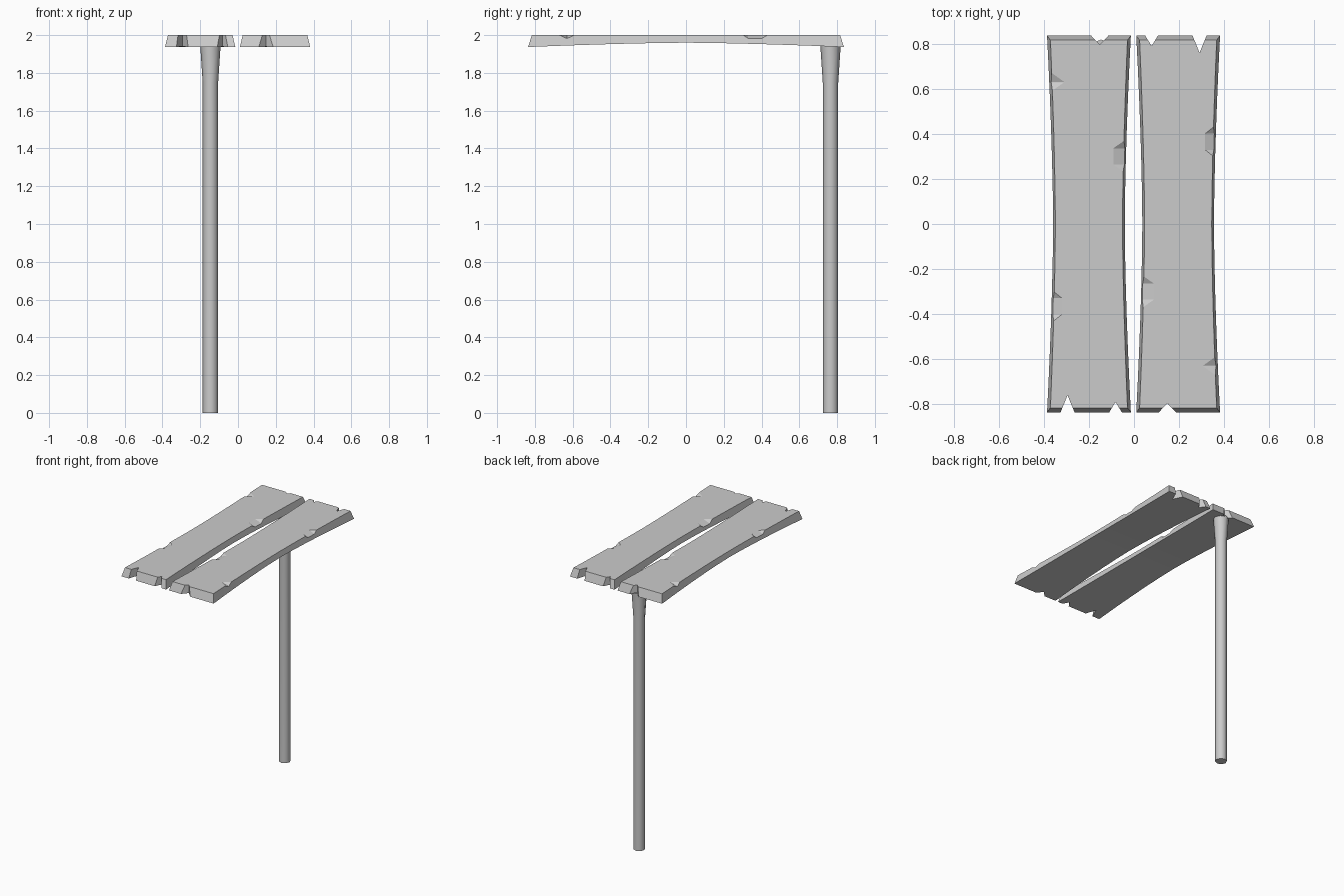
import bpy, bmesh, math
from mathutils import Vector

if "Cube" in bpy.data.objects:
    bpy.data.objects.remove(bpy.data.objects["Cube"])

TOP = 2.0
END = 0.836


def finish(bm, name):
    bmesh.ops.recalc_face_normals(bm, faces=bm.faces)
    me = bpy.data.meshes.new(name)
    bm.to_mesh(me)
    bm.free()
    ob = bpy.data.objects.new(name, me)
    bpy.context.collection.objects.link(ob)
    return ob


def loft(bm, rings):
    rows = [[bm.verts.new(p) for p in r] for r in rings]
    n = len(rows[0])
    for a, b in zip(rows, rows[1:]):
        for i in range(n):
            bm.faces.new((a[i], a[(i + 1) % n], b[(i + 1) % n], b[i]))
    bm.faces.new(rows[0])
    bm.faces.new(rows[-1])


def hull(bm, pts):
    verts = [bm.verts.new(p) for p in pts]
    res = bmesh.ops.convex_hull(bm, input=verts)
    junk = [v for v in res["geom_interior"] + res["geom_unused"]
            if isinstance(v, bmesh.types.BMVert)]
    bmesh.ops.delete(bm, geom=list(set(junk)), context='VERTS')


def notch(bm, x, half, end, depth):
    # V-shaped split in the plank end
    tip, out = END - depth, END + 0.02
    w = half * (out - tip) / depth
    hull(bm, [(px, end * py, z) for z in (1.9, 2.05)
              for px, py in ((x, tip), (x - w, out), (x + w, out))])


def chip(bm, side, y, flat, spread, inner, low):
    # sloping bite out of a long top edge; flat = 0 gives a V bite
    xi, xo = side * inner, side * 0.2
    pts = []
    for s in (-1, 1):
        for z in (TOP, TOP + 0.04):
            pts += [(xi, y + s * (flat + 0.001), z), (xo, y + s * spread, z)]
        pts.append((xo, y + s * (flat + 0.001), low))
    hull(bm, pts)


def plank(name, cx, turn):
    # waisted plank with sloped sides and arched underside
    bm = bmesh.new()
    rings = []
    n = 12
    for i in range(n + 1):
        t = 2 * i / n - 1
        wb = 0.159 + 0.027 * abs(t) ** 1.6
        wt = 0.149 + 0.022 * abs(t) ** 1.6
        zb = 1.96 - 0.023 * abs(t) ** 1.5
        yb, yt = t * END, t * (END - 0.02)
        rings.append([(-wb, yb, zb), (wb, yb, zb), (wt, yt, TOP), (-wt, yt, TOP)])
    loft(bm, rings)
    ob = finish(bm, name)

    # end splits and edge chips
    bm = bmesh.new()
    notch(bm, -0.095, 0.031, -1, 0.076)
    notch(bm, 0.118, 0.028, -1, 0.046)
    notch(bm, 0.048, 0.038, 1, 0.04)
    chip(bm, 1, 0.30, 0.035, 0.10, 0.108, 1.964)
    chip(bm, -1, -0.365, 0.035, 0.10, 0.12, 1.964)
    chip(bm, -1, 0.63, 0, 0.065, 0.11, 1.972)
    cut = finish(bm, name + "_cutter")
    cut.hide_render = True
    mod = ob.modifiers.new("wear", 'BOOLEAN')
    mod.operation = 'DIFFERENCE'
    mod.solver = 'EXACT'
    mod.object = cut
    bpy.context.view_layer.objects.active = ob
    bpy.ops.object.modifier_apply(modifier=mod.name)
    bpy.data.objects.remove(cut)
    ob.location.x = cx
    ob.rotation_euler.z = turn
    return ob


plank("left_plank", -0.2, 0)
plank("right_plank", 0.196, math.pi)

# supporting post with flared head
bm = bmesh.new()
SIDES = 8
rings = []
for z, r in ((0, 0.041), (1.75, 0.041), (1.945, 0.054)):
    rings.append([(-0.146 + r * math.cos(2 * math.pi * i / SIDES),
                   0.765 + r * math.sin(2 * math.pi * i / SIDES), z)
                  for i in range(SIDES)])
loft(bm, rings)
post = finish(bm, "post")
bpy.ops.object.select_all(action='DESELECT')
post.select_set(True)
bpy.context.view_layer.objects.active = post
bpy.ops.object.shade_smooth_by_angle(angle=math.radians(50))
